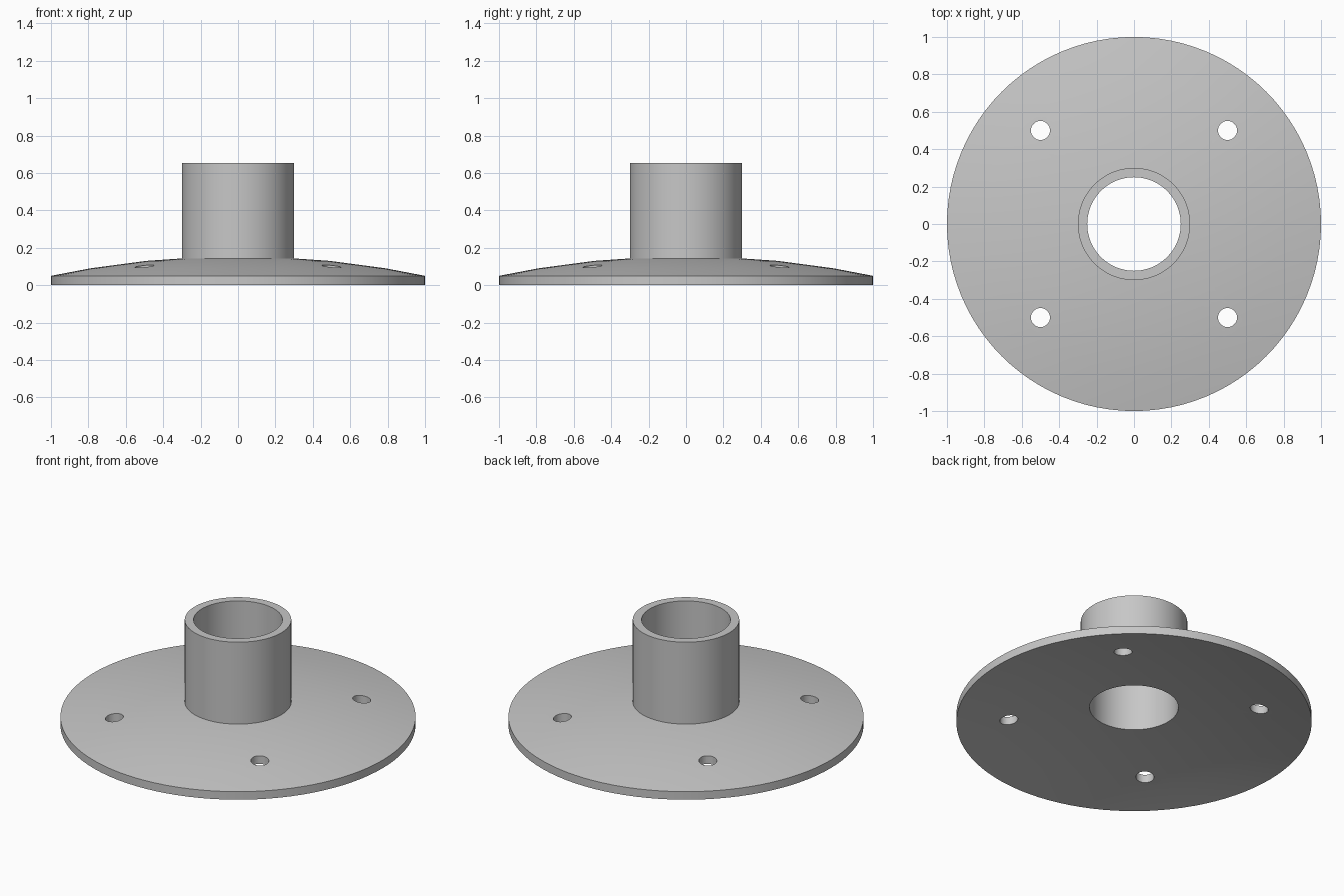
import bpy, bmesh, math

cube = bpy.data.objects.get("Cube")
if cube:
    bpy.data.objects.remove(cube, do_unlink=True)

SEGMENTS = 96
THICKNESS = 0.05

# Single grey material
grey = bpy.data.materials.new("plain_grey")
grey.use_nodes = True
colour = (0.57, 0.57, 0.57, 1)
grey.diffuse_color = colour
grey.node_tree.nodes["Principled BSDF"].inputs["Base Color"].default_value = colour


def lathe(name, profile):
    """Spin a closed (radius, height) profile around z."""
    bm = bmesh.new()
    verts = [bm.verts.new((r, 0, z)) for r, z in profile]
    edges = [bm.edges.new((a, b)) for a, b in zip(verts, verts[1:] + verts[:1])]
    bmesh.ops.spin(bm, geom=verts + edges, cent=(0, 0, 0), axis=(0, 0, 1),
                   angle=math.tau, steps=SEGMENTS, use_merge=True)
    bmesh.ops.remove_doubles(bm, verts=bm.verts, dist=0.0001)
    bmesh.ops.recalc_face_normals(bm, faces=bm.faces)
    mesh = bpy.data.meshes.new(name)
    bm.to_mesh(mesh)
    bm.free()
    obj = bpy.data.objects.new(name, mesh)
    mesh.materials.append(grey)
    bpy.context.collection.objects.link(obj)
    return obj


# Domed shell of even thickness, hollow below, with an upright tube
dome = [(1, 0.05), (0.79, 0.09), (0.49, 0.13), (0.3, 0.143)]
underside = [(r, z - THICKNESS) for r, z in reversed(dome)]
tube = [(0.3, 0.652), (0.25, 0.652), (0.25, 0.096)]
flange = lathe("flange_with_tube", dome + tube + underside)

# Four bolt holes through the flange
bm = bmesh.new()
for x in (-0.5, 0.5):
    for y in (-0.5, 0.5):
        made = bmesh.ops.create_cone(bm, cap_ends=True, segments=32,
                                     radius1=0.051, radius2=0.051, depth=0.6)
        bmesh.ops.translate(bm, verts=made["verts"], vec=(x, y, 0))
mesh = bpy.data.meshes.new("bolt_hole_cutter")
bm.to_mesh(mesh)
bm.free()
mesh.materials.append(grey)
cutter = bpy.data.objects.new("bolt_hole_cutter", mesh)
bpy.context.collection.objects.link(cutter)

cut = flange.modifiers.new("bolt_holes", 'BOOLEAN')
cut.operation = 'DIFFERENCE'
cut.solver = 'EXACT'
cut.object = cutter

# Apply the cut, drop the cutter, smooth the round surfaces
bpy.ops.object.select_all(action='DESELECT')
flange.select_set(True)
bpy.context.view_layer.objects.active = flange
bpy.ops.object.modifier_apply(modifier=cut.name)
bpy.data.objects.remove(cutter, do_unlink=True)
bpy.ops.object.shade_smooth_by_angle(angle=math.radians(30))
